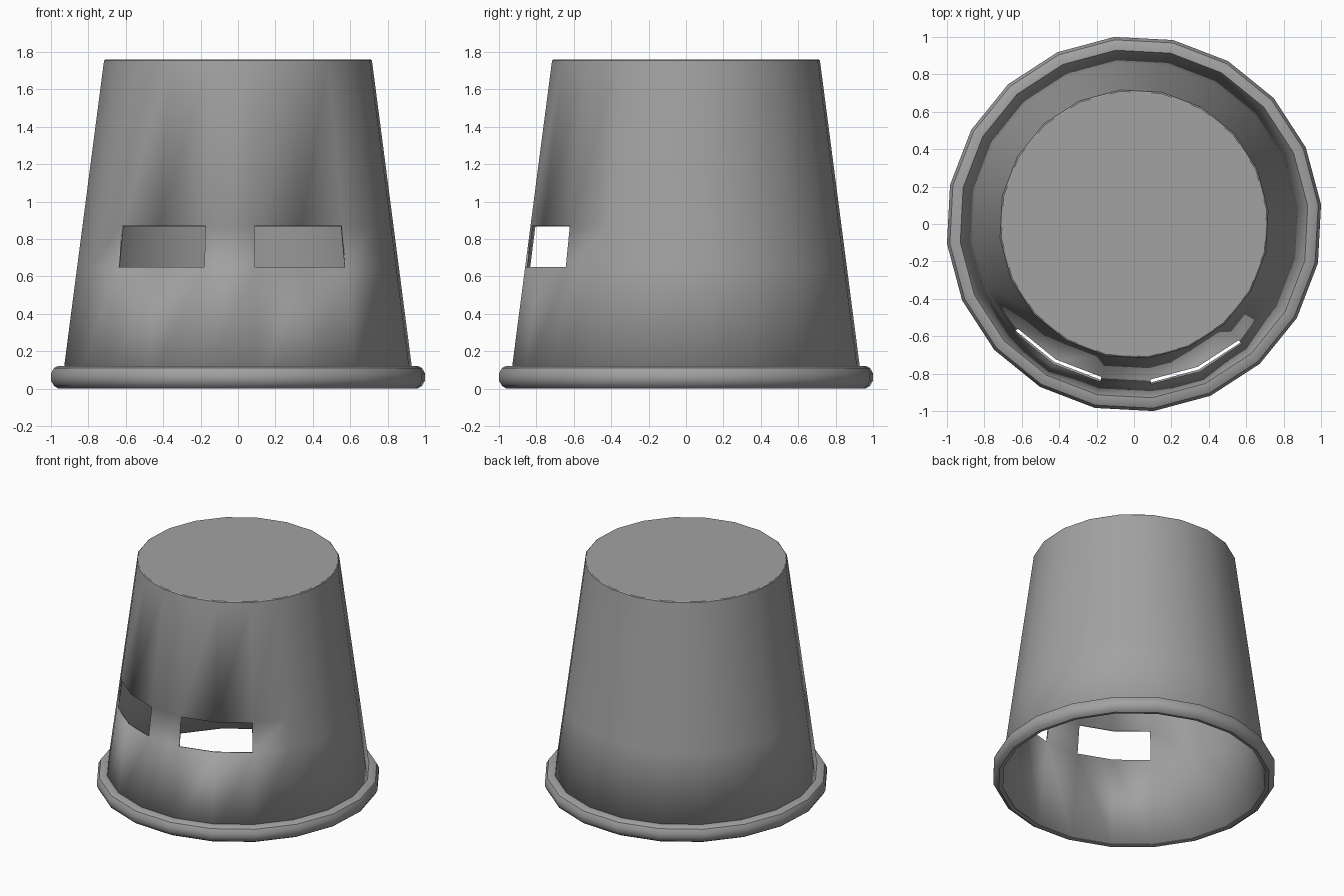
import bpy, bmesh, math

SIDES = 20
TURN = math.radians(6)

cube = bpy.data.objects.get("Cube")
if cube:
    bpy.data.objects.remove(cube)

grey = bpy.data.materials.new("grey_metal")
grey.use_nodes = True
colour = (0.36, 0.36, 0.36, 1)
grey.diffuse_color = colour
grey.node_tree.nodes["Principled BSDF"].inputs["Base Color"].default_value = colour


def lathe(name, profile, skip=None, closed=False, cap=False):
    """Spin (radius, z) points into a faceted ring; skip(row, column) leaves holes."""
    bm = bmesh.new()
    rings = []
    for r, z in profile:
        angles = [TURN + math.tau * i / SIDES for i in range(SIDES)]
        rings.append([bm.verts.new((r * math.cos(a), r * math.sin(a), z)) for a in angles])
    rows = len(rings) if closed else len(rings) - 1
    for j in range(rows):
        low, high = rings[j], rings[(j + 1) % len(rings)]
        for i in range(SIDES):
            if skip and skip(j, i):
                continue
            k = (i + 1) % SIDES
            bm.faces.new((low[i], low[k], high[k], high[i]))
    if cap:
        bm.faces.new(rings[-1])
    bmesh.ops.recalc_face_normals(bm, faces=bm.faces[:])
    mesh = bpy.data.meshes.new(name)
    bm.to_mesh(mesh)
    bm.free()
    mesh.materials.append(grey)
    obj = bpy.data.objects.new(name, mesh)
    bpy.context.collection.objects.link(obj)
    return obj


def smooth(obj):
    bpy.ops.object.select_all(action='DESELECT')
    obj.select_set(True)
    bpy.context.view_layer.objects.active = obj
    bpy.ops.object.shade_smooth_by_angle(angle=math.radians(35))


def wall_radius(z):
    return 0.95 - 0.131 * z


# Tapered wall with two eye slots, each two facets wide, and a flat closed top
EYE_ROW, EYE_COLUMNS = 1, (12, 13, 15, 16)
heights = (0.01, 0.65, 0.87, 1.755)
wall = [(wall_radius(z), z) for z in heights] + [(0.713, 1.76)]
bucket = lathe("bucket_wall", wall, cap=True,
               skip=lambda row, col: row == EYE_ROW and col in EYE_COLUMNS)
shell = bucket.modifiers.new("thickness", 'SOLIDIFY')
shell.thickness = 0.013
shell.offset = -1
smooth(bucket)

# Rolled rim around the open bottom edge
rim = [(0.938, 0.005), (0.965, 0), (0.99, 0.015), (1.0055, 0.045), (1.0055, 0.08),
       (0.99, 0.11), (0.965, 0.122), (0.932, 0.122)]
smooth(lathe("rolled_rim", rim, closed=True))
